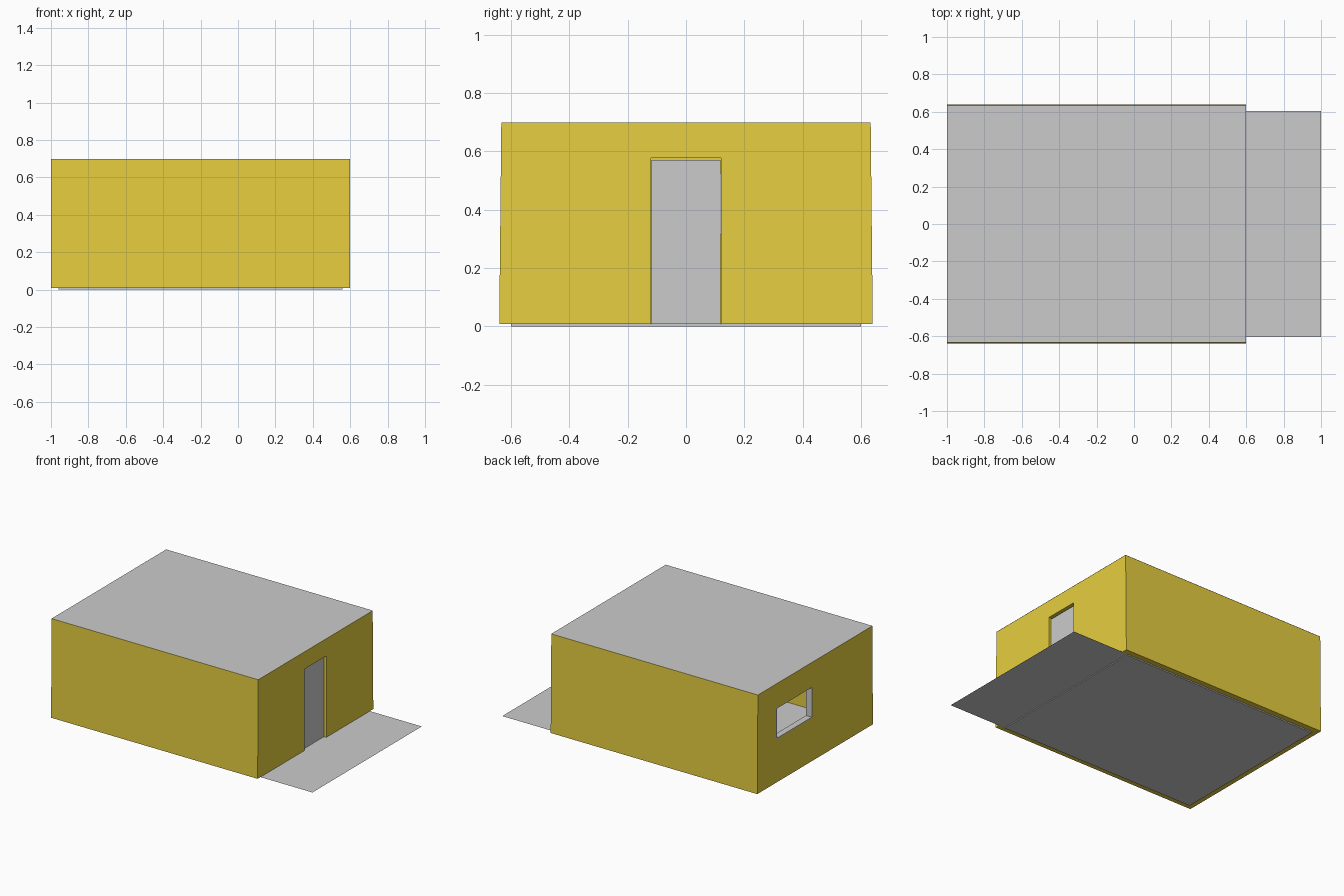
import bpy

if "Cube" in bpy.data.objects:
    bpy.data.objects.remove(bpy.data.objects["Cube"])

yellow = bpy.data.materials.new("yellow_wall")
yellow.diffuse_color = (0.8, 0.62, 0.05, 1)
yellow.use_nodes = True
yellow.node_tree.nodes["Principled BSDF"].inputs["Base Color"].default_value = yellow.diffuse_color


def box(name, lo, hi, mat=None):
    """Axis-aligned box between two corners."""
    bpy.ops.mesh.primitive_cube_add(size=1)
    ob = bpy.context.object
    ob.name = name
    for v in ob.data.vertices:
        for i in range(3):
            v.co[i] = lo[i] if v.co[i] < 0 else hi[i]
    if mat:
        ob.data.materials.append(mat)
    return ob


def sheet(name, x0, x1, y, z):
    """Flat rectangle, symmetric about y = 0."""
    me = bpy.data.meshes.new(name)
    me.from_pydata([(x0, -y, z), (x1, -y, z), (x1, y, z), (x0, y, z)], [], [(0, 1, 2, 3)])
    ob = bpy.data.objects.new(name, me)
    bpy.context.collection.objects.link(ob)
    return ob


def cut(target, name, lo, hi):
    """Subtract a box, then remove the cutter."""
    cutter = box(name, lo, hi, yellow)
    cutter.hide_render = True
    mod = target.modifiers.new(name, 'BOOLEAN')
    mod.operation = 'DIFFERENCE'
    mod.solver = 'EXACT'
    mod.object = cutter
    bpy.context.view_layer.objects.active = target
    bpy.ops.object.modifier_apply(modifier=name)
    bpy.data.objects.remove(cutter, do_unlink=True)


# Walls: a slightly tapered shell with a doorway and a window opening
WY0, WY1, WZ0, WZ1 = 0.03, 0.43, 0.31, 0.53
walls = box("walls", (-1, -0.64, 0.008), (0.6, 0.64, 0.699), yellow)
for v in walls.data.vertices:
    if v.co.z > 0.5:
        v.co.y *= 0.633 / 0.64
cut(walls, "room_space", (-0.96, -0.60, -0.5), (0.56, 0.60, 1.2))
cut(walls, "doorway", (0.5, -0.12, -0.5), (0.7, 0.12, 0.578))
cut(walls, "window_opening", (-1.1, WY0, WZ0), (-0.9, WY1, WZ1))

# Flat roof
sheet("roof", -1, 0.6, 0.633, 0.70)

# Floor slab and the yard in front of the door
box("floor", (-0.96, -0.60, 0), (0.56, 0.60, 0.008))
sheet("yard", 0.56, 1, 0.605, 0.006)

# Door panel set back in its opening
box("door", (0.565, -0.118, 0.008), (0.582, 0.118, 0.571))

# Window lining: two jambs, sill and head
T = 0.006
for name, y0, y1, z0, z1 in (
        ("window_jamb_a", WY0, WY0 + T, WZ0, WZ1),
        ("window_jamb_b", WY1 - T, WY1, WZ0, WZ1),
        ("window_sill", WY0 + T, WY1 - T, WZ0, WZ0 + T),
        ("window_head", WY0 + T, WY1 - T, WZ1 - T, WZ1)):
    box(name, (-1, y0, z0), (-0.955, y1, z1))
